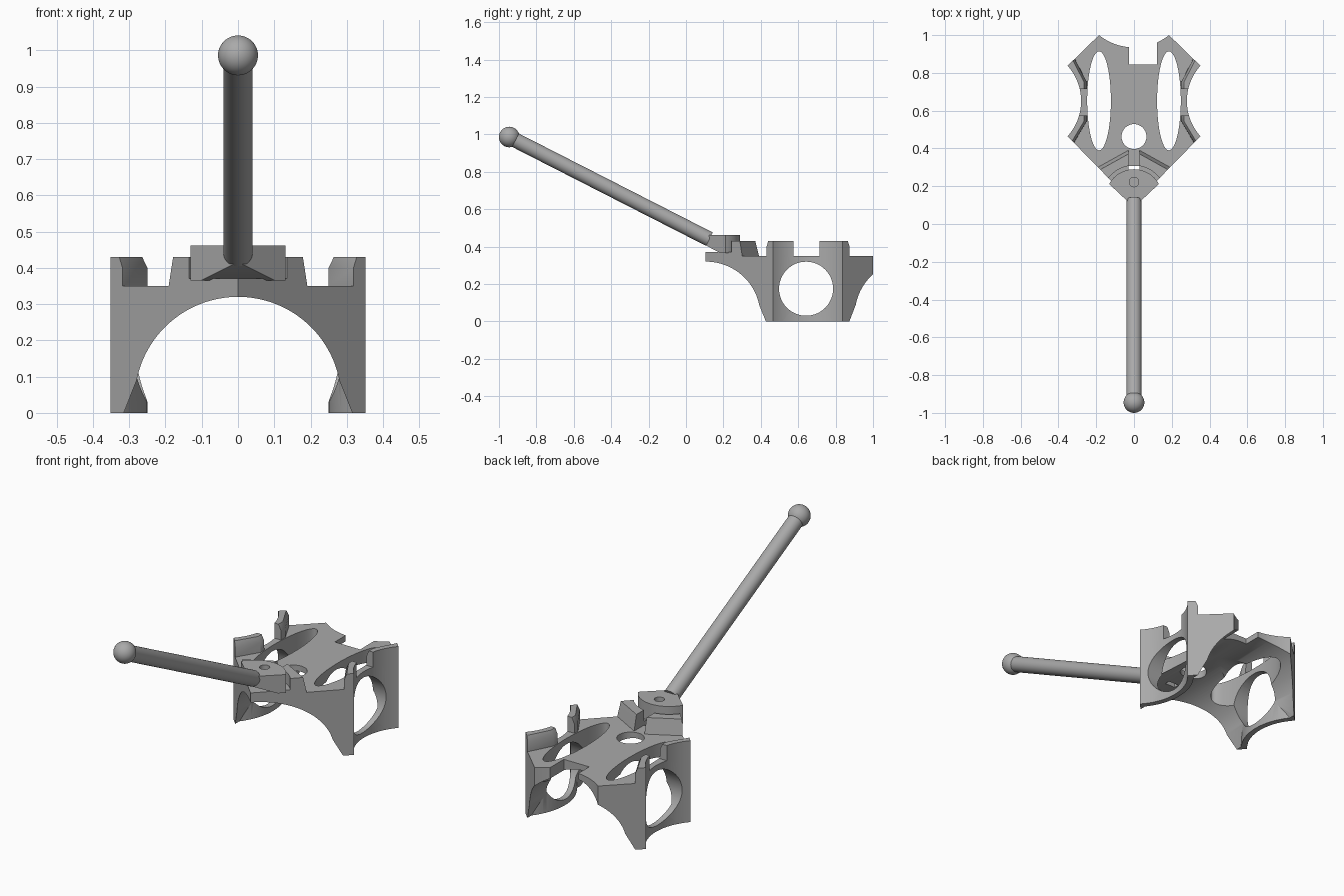
import bpy, bmesh
from math import sin, cos, radians, pi
from mathutils import Vector

if "Cube" in bpy.data.objects:
    bpy.data.objects.remove(bpy.data.objects["Cube"])

grey = bpy.data.materials.new("plain_grey")
grey.use_nodes = True
grey.diffuse_color = (0.4, 0.4, 0.4, 1)
grey.node_tree.nodes["Principled BSDF"].inputs["Base Color"].default_value = (0.4, 0.4, 0.4, 1)


def finish(name, bm):
    bmesh.ops.recalc_face_normals(bm, faces=bm.faces)
    mesh = bpy.data.meshes.new(name)
    bm.to_mesh(mesh)
    bm.free()
    mesh.materials.append(grey)
    ob = bpy.data.objects.new(name, mesh)
    bpy.context.collection.objects.link(ob)
    return ob


def loft(name, rings):
    """Closed solid through rings that all have the same point count."""
    bm = bmesh.new()
    loops = [[bm.verts.new(p) for p in ring] for ring in rings]
    for a, b in zip(loops, loops[1:]):
        for i in range(len(a)):
            j = (i + 1) % len(a)
            bm.faces.new((a[i], a[j], b[j], b[i]))
    bm.faces.new(loops[0])
    bm.faces.new(loops[-1])
    return finish(name, bm)


def prism(name, pts, lo, hi, axis="z"):
    place = {"z": lambda a, b, h: (a, b, h),
             "y": lambda a, b, h: (a, h, b),
             "x": lambda a, b, h: (h, a, b)}[axis]
    return loft(name, [[place(a, b, h) for a, b in pts] for h in (lo, hi)])


def arc(cx, cy, rx, ry, start, end, n):
    angles = [radians(start + (end - start) * i / n) for i in range(n + 1)]
    return [(cx + rx * cos(t), cy + ry * sin(t)) for t in angles]


def oval(cx, cy, rx, ry, n=64):
    return arc(cx, cy, rx, ry, 0, 360, n)[:-1]


def rect(x0, x1, y0, y1):
    return [(x0, y0), (x1, y0), (x1, y1), (x0, y1)]


def mirrored(half):
    return half + [(-x, y) for x, y in reversed(half)]


def combine(target, other, operation="DIFFERENCE"):
    other.hide_render = True
    mod = target.modifiers.new("join", "BOOLEAN")
    mod.operation, mod.solver, mod.object = operation, "EXACT", other
    bpy.context.view_layer.objects.active = target
    bpy.ops.object.modifier_apply(modifier=mod.name)
    bpy.data.objects.remove(other)


def smooth(ob):
    bpy.ops.object.select_all(action="DESELECT")
    ob.select_set(True)
    bpy.context.view_layer.objects.active = ob
    bpy.ops.object.shade_smooth_by_angle(angle=radians(30))


# Saddle body: pointed outline with scooped sides and scooped rear edge
side = arc(0.559, 0.651, 0.279, 0.279, 222, 138, 24)
rear = arc(0, 1.231, 0.296, 0.296, -51.3, -128.7, 24)
outline = [(0, 0.105)] + side + rear + [(-x, y) for x, y in reversed(side)]
body = prism("saddle_body", outline, 0, 0.43)

# Arch that leaves the legs
half_arch = [(0.319, -0.01)] + arc(0, 0.035, 0.285, 0.285, 11, 88, 28)
combine(body, prism("arch_cutter", mirrored(half_arch), -0.5, 1.5, "y"))

# Bowed side walls inside the arch
for s in (1, -1):
    strip = arc(0.559, 0.651, 0.309, 0.309, 220, 140, 24) + arc(0.559, 0.651, 0.2795, 0.2795, 141, 219, 24)
    combine(body, prism("side_wall", [(s * x, y) for x, y in strip], 0, 0.335), "UNION")


# Deck recess, leaving the corner posts and front lugs with sloped inner faces
def deck_ring(z, front, out):
    half = [(0.03, 0.39 - front), (0.30, 0.24 - front), (0.36 + out, 0.36), (0.249 + out, 0.545),
            (0.249 + out, 0.575), (0.40, 0.575), (0.40, 0.715), (0.249 + out, 0.715),
            (0.249 + out, 0.751), (0.36 + out, 0.965), (0.36 + out, 1.1)]
    return [(x, y, z) for x, y in mirrored(half)]


combine(body, loft("deck_cutter", [deck_ring(0.35, 0, 0), deck_ring(0.40, 0.012, 0.001),
                                   deck_ring(0.44, 0.022, 0.02)]))

# Slots, windows and the pocket for the hinge
combine(body, prism("lug_slot_cutter", rect(-0.03, 0.03, 0.27, 0.42), 0.35, 0.5))
combine(body, prism("slit_cutter", rect(-0.03, 0.03, 0.28, 0.308), 0.25, 0.5))
combine(body, prism("hinge_pocket_cutter", oval(0, 0.14, 0.17, 0.17), 0.37, 0.5))
combine(body, prism("rear_slot_cutter", rect(-0.026, 0.122, 0.845, 1.1), 0.2, 0.5))
combine(body, prism("round_hole_cutter", oval(0, 0.463, 0.066, 0.066), 0.2, 0.5))
for s in (1, -1):
    combine(body, prism("deck_window_cutter", oval(s * 0.185, 0.652, 0.0628, 0.262), 0.1, 0.5))
combine(body, prism("side_window_cutter", oval(0.642, 0.175, 0.1445, 0.1445), -0.5, 0.5, "x"))
smooth(body)

# Hinge block: fan-shaped plan, bevelled under its nose, with a pin hole
fan = [(0, 0.088)] + arc(0, 0.14, 0.15, 0.15, 28.7, 151.3, 24)
hinge = prism("hinge_block", fan, 0.365, 0.462)
combine(hinge, prism("nose_cutter", [(0.05, 0.436), (0.185, 0.365), (0.185, 0.36), (0.05, 0.35)],
                     -0.3, 0.3, "x"))
combine(hinge, prism("pin_hole_cutter", oval(0, 0.222, 0.025, 0.025, 32), 0.3, 0.6))
smooth(hinge)

# Handle rod and end ball
top, foot = Vector((0, -0.945, 0.986)), Vector((0, 0.125, 0.44))
bm = bmesh.new()
bmesh.ops.create_cone(bm, cap_ends=True, segments=48, radius1=0.04, radius2=0.04, depth=(top - foot).length)
rod = finish("handle_rod", bm)
rod.location = (top + foot) / 2
rod.rotation_euler = (top - foot).to_track_quat("Z", "Y").to_euler()
smooth(rod)

bm = bmesh.new()
bmesh.ops.create_uvsphere(bm, u_segments=48, v_segments=24, radius=0.055)
ball = finish("handle_ball", bm)
ball.location = top
smooth(ball)
